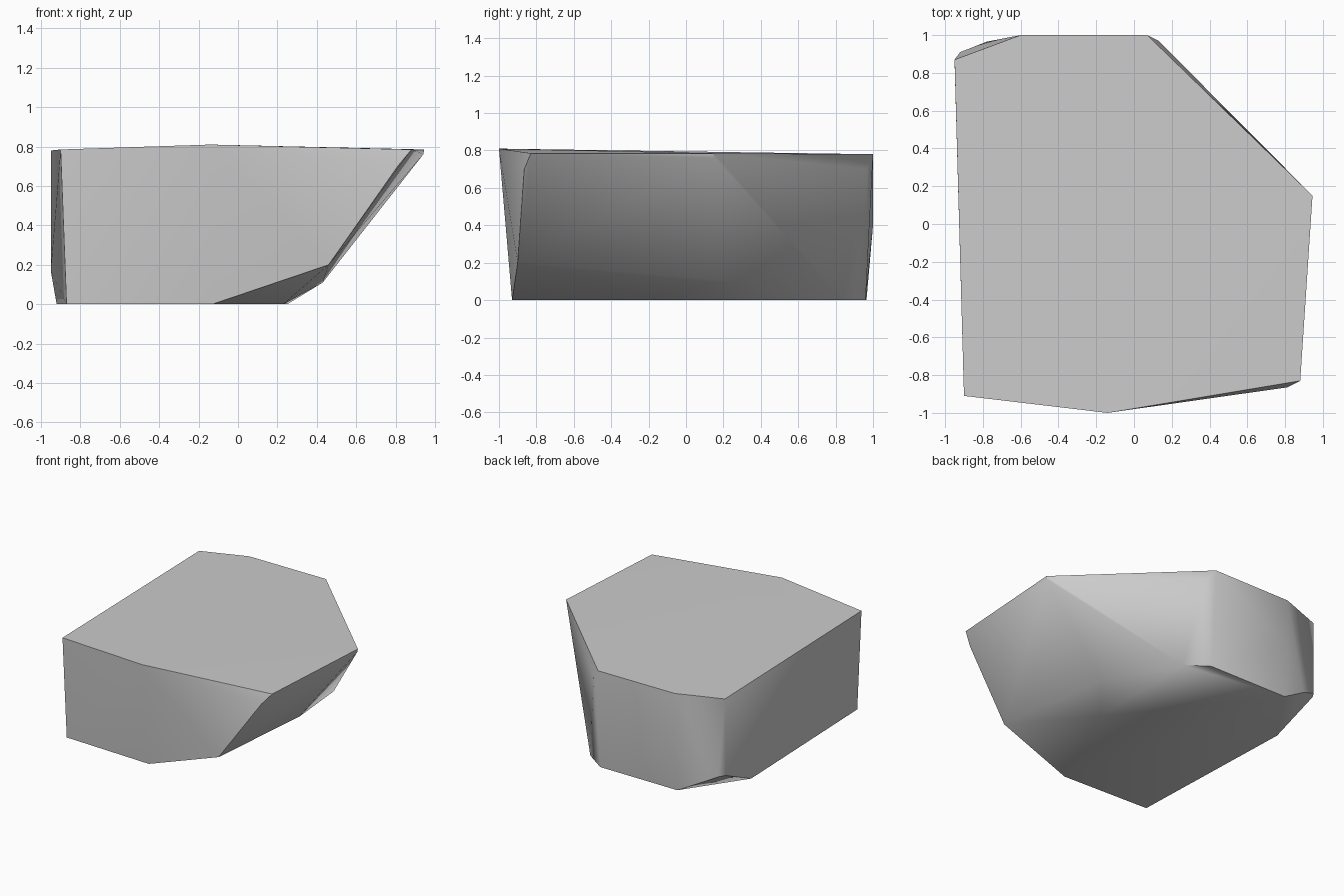
import bpy
import bmesh
import math

default_cube = bpy.data.objects.get("Cube")
if default_cube:
    bpy.data.objects.remove(default_cube, do_unlink=True)


def make_material(name, colour):
    material = bpy.data.materials.new(name)
    material.use_nodes = True
    material.diffuse_color = colour
    material.node_tree.nodes["Principled BSDF"].inputs["Base Color"].default_value = colour
    return material


def make_hull(name, corners, material):
    """Wrap a convex solid around a few chipped corners."""
    bm = bmesh.new()
    for corner in corners:
        bm.verts.new(corner)
    bmesh.ops.convex_hull(bm, input=bm.verts[:])
    loose = [v for v in bm.verts if not v.link_faces]
    bmesh.ops.delete(bm, geom=loose, context="VERTS")
    bmesh.ops.recalc_face_normals(bm, faces=bm.faces[:])
    mesh = bpy.data.meshes.new(name)
    bm.to_mesh(mesh)
    bm.free()
    mesh.materials.append(material)
    obj = bpy.data.objects.new(name, mesh)
    bpy.context.collection.objects.link(obj)
    return obj


# Nearly flat top with a slight rise at the front
top_rim = [
    (-.9, -.91, .785), (-.14, -1, .81), (.88, -.83, .785), (.945, .15, .785),
    (.07, 1, .78), (-.6, 1, .78), (-.95, .87, .78),
]

# Chipped corners and undercut between the top and the base
chips = [
    (.81, -.865, .7), (.46, -.9, .2), (.94, .15, .76), (.43, .15, .11),
    (.13, .97, .7), (-.6, 1, .4), (-.95, .86, .17), (-.92, .91, .17),
    (-.78, .965, .1),
]

# Flat underside
base = [
    (-.87, -.9, 0), (-.13, -.93, 0), (.23, -.1, 0), (.25, .84, 0),
    (.08, .96, 0), (-.6, .965, 0), (-.92, .5, 0),
]

stone_grey = make_material("stone grey", (.6, .6, .6, 1))
rock = make_hull("rock", top_rim + chips + base, stone_grey)

# Soft shading over gentle bends, crisp main edges
bpy.ops.object.select_all(action="DESELECT")
rock.select_set(True)
bpy.context.view_layer.objects.active = rock
bpy.ops.object.shade_smooth_by_angle(angle=math.radians(40))
